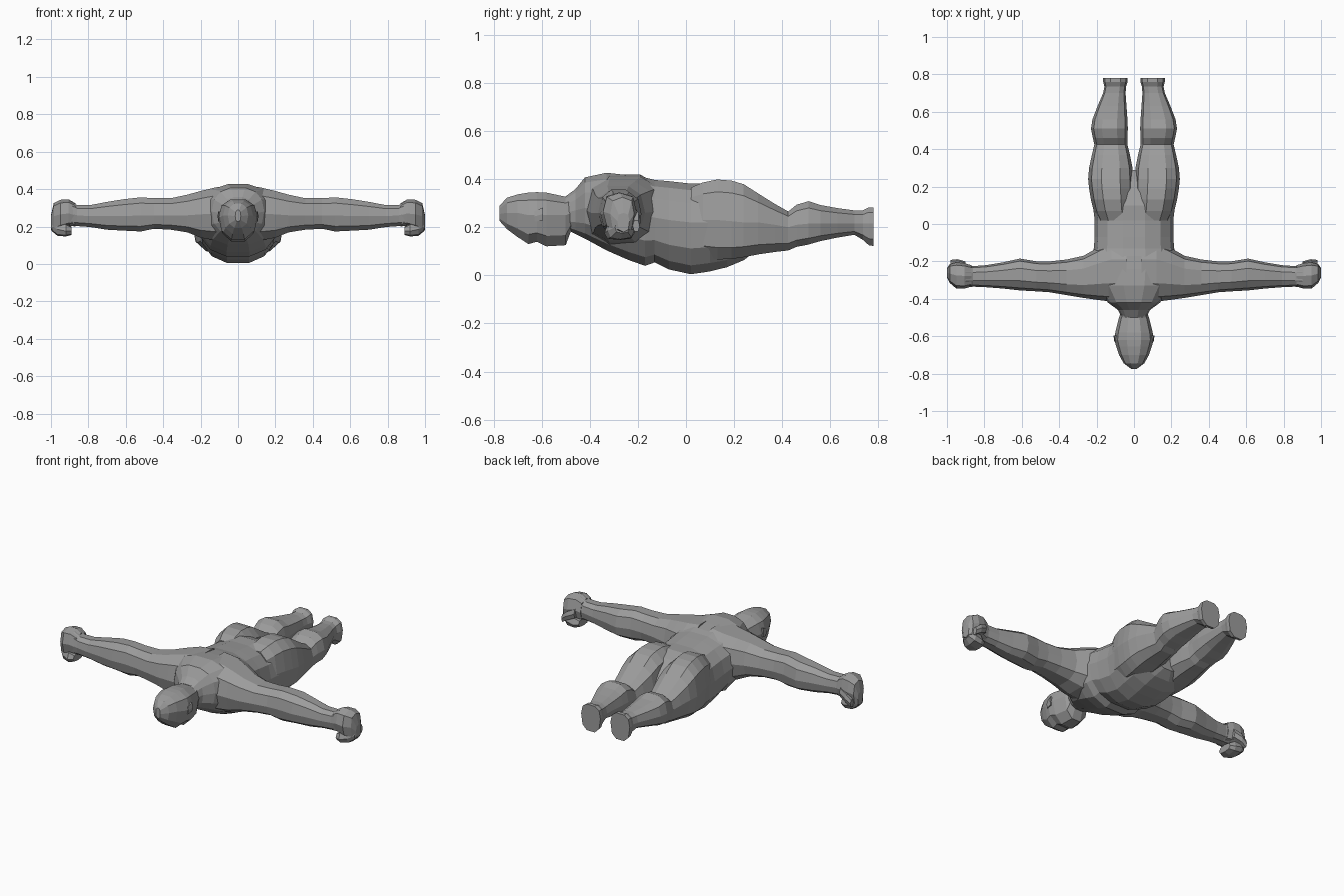
import bpy, bmesh, math

grey = bpy.data.materials.new("plain grey")
grey.diffuse_color = (0.33, 0.33, 0.33, 1)


def loft(name, axis, sections, sides=12, power=0.85, mirror=False):
    """Skin rings along an axis. Section: position, side min, side max, z bottom, z top, z of widest line."""
    bm = bmesh.new()
    rings = []
    for pos, lo, hi, zb, zt, zm in sections:
        ring = []
        for i in range(sides):
            a = 2 * math.pi * i / sides
            c, s = math.cos(a), math.sin(a)
            u = (lo + hi) / 2 + (hi - lo) / 2 * math.copysign(abs(c) ** power, c)
            h = abs(s) ** power
            z = zm + h * ((zt - zm) if s > 0 else (zb - zm))
            ring.append(bm.verts.new((pos, u, z) if axis == "x" else (u, pos, z)))
        rings.append(ring)
    for r, q in zip(rings, rings[1:]):
        for i in range(sides):
            j = (i + 1) % sides
            bm.faces.new((r[i], r[j], q[j], q[i]))
    bm.faces.new(rings[0])
    bm.faces.new(rings[-1])
    bmesh.ops.recalc_face_normals(bm, faces=bm.faces)
    mesh = bpy.data.meshes.new(name)
    bm.to_mesh(mesh)
    bm.free()
    mesh.materials.append(grey)
    ob = bpy.data.objects.new(name, mesh)
    bpy.context.collection.objects.link(ob)
    if mirror:
        ob.modifiers.new("Mirror", "MIRROR").use_axis[0] = True
    return ob


def sym(y, w, zb, zt, zm):
    return (y, -w, w, zb, zt, zm)


# Torso from neck to hips, belly hanging down
loft("torso", "y", [
    sym(-0.50, 0.065, 0.19, 0.33, 0.26),
    sym(-0.46, 0.085, 0.17, 0.36, 0.27),
    sym(-0.42, 0.14, 0.15, 0.41, 0.28),
    sym(-0.33, 0.20, 0.10, 0.43, 0.27),
    sym(-0.24, 0.22, 0.06, 0.42, 0.26),
    sym(-0.17, 0.22, 0.035, 0.41, 0.25),
    sym(-0.13, 0.215, 0.05, 0.40, 0.24),
    sym(-0.07, 0.21, 0.02, 0.395, 0.23),
    sym(0.02, 0.21, 0.0, 0.385, 0.22),
    sym(0.10, 0.22, 0.012, 0.385, 0.22),
    sym(0.17, 0.22, 0.03, 0.36, 0.21),
    sym(0.24, 0.18, 0.06, 0.30, 0.20),
    sym(0.29, 0.09, 0.10, 0.24, 0.18),
], sides=14)

# Head, face turned down
loft("head", "y", [
    sym(-0.775, 0.015, 0.225, 0.29, 0.255),
    sym(-0.745, 0.055, 0.19, 0.325, 0.26),
    sym(-0.70, 0.08, 0.155, 0.34, 0.26),
    sym(-0.655, 0.095, 0.125, 0.348, 0.25),
    sym(-0.62, 0.105, 0.135, 0.35, 0.25),
    sym(-0.58, 0.10, 0.115, 0.348, 0.25),
    sym(-0.50, 0.08, 0.12, 0.33, 0.25),
    sym(-0.475, 0.07, 0.19, 0.34, 0.26),
], sides=10)

# Ears
loft("ear", "y", [
    (-0.63, 0.09, 0.105, 0.22, 0.27, 0.245),
    (-0.595, 0.09, 0.11, 0.225, 0.285, 0.255),
], sides=6, mirror=True)

# Arms stretched out sideways, tapering to the wrist
loft("arm", "x", [
    (0.04, -0.42, -0.09, 0.13, 0.425, 0.28),
    (0.12, -0.415, -0.09, 0.12, 0.415, 0.27),
    (0.20, -0.405, -0.13, 0.135, 0.395, 0.265),
    (0.27, -0.395, -0.17, 0.165, 0.375, 0.26),
    (0.36, -0.38, -0.19, 0.18, 0.355, 0.26),
    (0.45, -0.365, -0.20, 0.185, 0.355, 0.26),
    (0.52, -0.36, -0.20, 0.17, 0.36, 0.26),
    (0.61, -0.355, -0.185, 0.175, 0.35, 0.255),
    (0.70, -0.345, -0.205, 0.18, 0.335, 0.255),
    (0.79, -0.338, -0.22, 0.195, 0.317, 0.255),
    (0.86, -0.335, -0.225, 0.20, 0.317, 0.26),
    (0.90, -0.34, -0.22, 0.20, 0.34, 0.27),
], sides=10, power=0.8, mirror=True)

# Half-closed hands: palm, curled fingers, thumb
loft("palm", "x", [
    (0.87, -0.335, -0.22, 0.20, 0.325, 0.26),
    (0.905, -0.345, -0.21, 0.205, 0.345, 0.27),
    (0.95, -0.345, -0.205, 0.19, 0.343, 0.265),
    (0.985, -0.315, -0.215, 0.175, 0.325, 0.255),
    (1.0, -0.285, -0.235, 0.18, 0.26, 0.225),
], sides=8, power=0.7, mirror=True)
loft("curled_fingers", "x", [
    (0.89, -0.325, -0.23, 0.155, 0.20, 0.175),
    (0.92, -0.34, -0.215, 0.147, 0.22, 0.175),
    (0.965, -0.325, -0.215, 0.15, 0.23, 0.185),
    (0.995, -0.295, -0.235, 0.175, 0.23, 0.20),
], sides=8, power=0.7, mirror=True)
loft("thumb", "x", [
    (0.90, -0.235, -0.20, 0.22, 0.28, 0.25),
    (0.945, -0.225, -0.188, 0.20, 0.26, 0.23),
    (0.98, -0.222, -0.192, 0.18, 0.23, 0.205),
], sides=6, mirror=True)

# Legs from buttock to a flat sole
loft("leg", "y", [
    (0.02, 0.01, 0.19, 0.10, 0.37, 0.23),
    (0.07, 0.003, 0.215, 0.07, 0.392, 0.23),
    (0.13, 0.003, 0.23, 0.06, 0.405, 0.23),
    (0.19, 0.003, 0.24, 0.062, 0.40, 0.225),
    (0.24, 0.004, 0.245, 0.07, 0.385, 0.22),
    (0.30, 0.008, 0.24, 0.082, 0.345, 0.22),
    (0.37, 0.022, 0.225, 0.093, 0.30, 0.21),
    (0.425, 0.035, 0.212, 0.10, 0.268, 0.20),
    (0.46, 0.035, 0.22, 0.115, 0.297, 0.21),
    (0.51, 0.033, 0.23, 0.125, 0.312, 0.215),
    (0.56, 0.035, 0.222, 0.14, 0.295, 0.215),
    (0.63, 0.04, 0.195, 0.155, 0.282, 0.215),
    (0.70, 0.045, 0.165, 0.167, 0.272, 0.215),
    (0.735, 0.042, 0.158, 0.145, 0.272, 0.215),
    (0.76, 0.034, 0.165, 0.122, 0.285, 0.215),
    (0.78, 0.034, 0.165, 0.118, 0.284, 0.215),
], sides=10, power=0.75, mirror=True)
